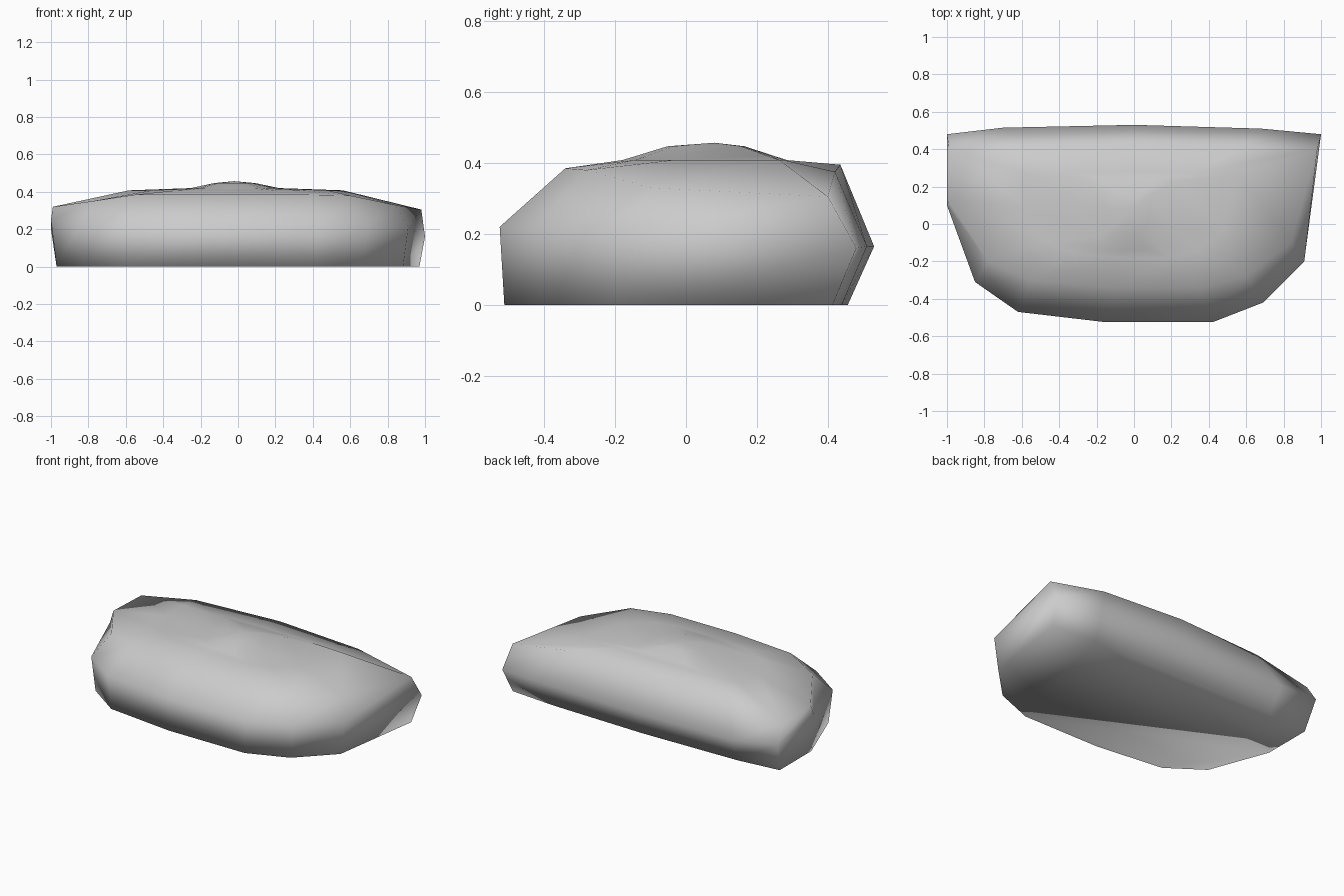
import bpy
import bmesh

cube = bpy.data.objects.get("Cube")
if cube:
    bpy.data.objects.remove(cube)

stone = bpy.data.materials.new("stone_grey")
stone.use_nodes = True
colour = (0.6, 0.6, 0.6, 1)
stone.diffuse_color = colour
stone.node_tree.nodes["Principled BSDF"].inputs["Base Color"].default_value = colour

# Widest outline, counter-clockwise from the right end
girth = [(-1, .1, .25), (-.85, -.31, .22), (-.62, -.47, .22), (-.15, -.525, .22),
         (.42, -.525, .22), (.69, -.42, .22), (.91, -.2, .21), (1, .48, .16),
         (.68, .51, .165), (0, .53, .165), (-.7, .515, .165), (-1, .48, .2)]

# Shoulder where the sides turn into the top
shoulder = [(-.99, .12, .32), (-.78, -.2, .35), (-.55, -.3, .385), (-.12, -.34, .385),
            (.35, -.34, .385), (.6, -.28, .38), (.84, -.1, .33), (.98, .4, .305),
            (.58, .42, .375), (0, .435, .395), (-.6, .42, .38), (-.99, .41, .31)]

# Foot outline, tucked under the girth
foot = [(x * .97, y * (.975 if y < 0 else .86), 0) for x, y, z in girth]


def crown(sx, sy, height):
    """Shrink the shoulder towards the crest of the top."""
    return [(x * sx - .02 * (1 - sx), .06 + (y - .06) * sy, height) for x, y, z in shoulder]


# Rings from foot to crest
rings = [foot, girth, shoulder, crown(.58, .6, .408), crown(.24, .5, .42), crown(.11, .28, .447)]

bm = bmesh.new()
loops = [[bm.verts.new(p) for p in ring] for ring in rings]
count = len(girth)
for low, high in zip(loops, loops[1:]):
    for i in range(count):
        j = (i + 1) % count
        bm.faces.new((low[i], low[j], high[j], high[i]))

# Closed underside and crest
bm.faces.new(loops[0][::-1])
crest = bm.verts.new((-.02, .08, .457))
for i in range(count):
    bm.faces.new((loops[-1][i], loops[-1][(i + 1) % count], crest))

bmesh.ops.recalc_face_normals(bm, faces=bm.faces)
for face in bm.faces:
    face.smooth = True

mesh = bpy.data.meshes.new("boulder")
bm.to_mesh(mesh)
bm.free()
mesh.materials.append(stone)
boulder = bpy.data.objects.new("boulder", mesh)
bpy.context.collection.objects.link(boulder)
